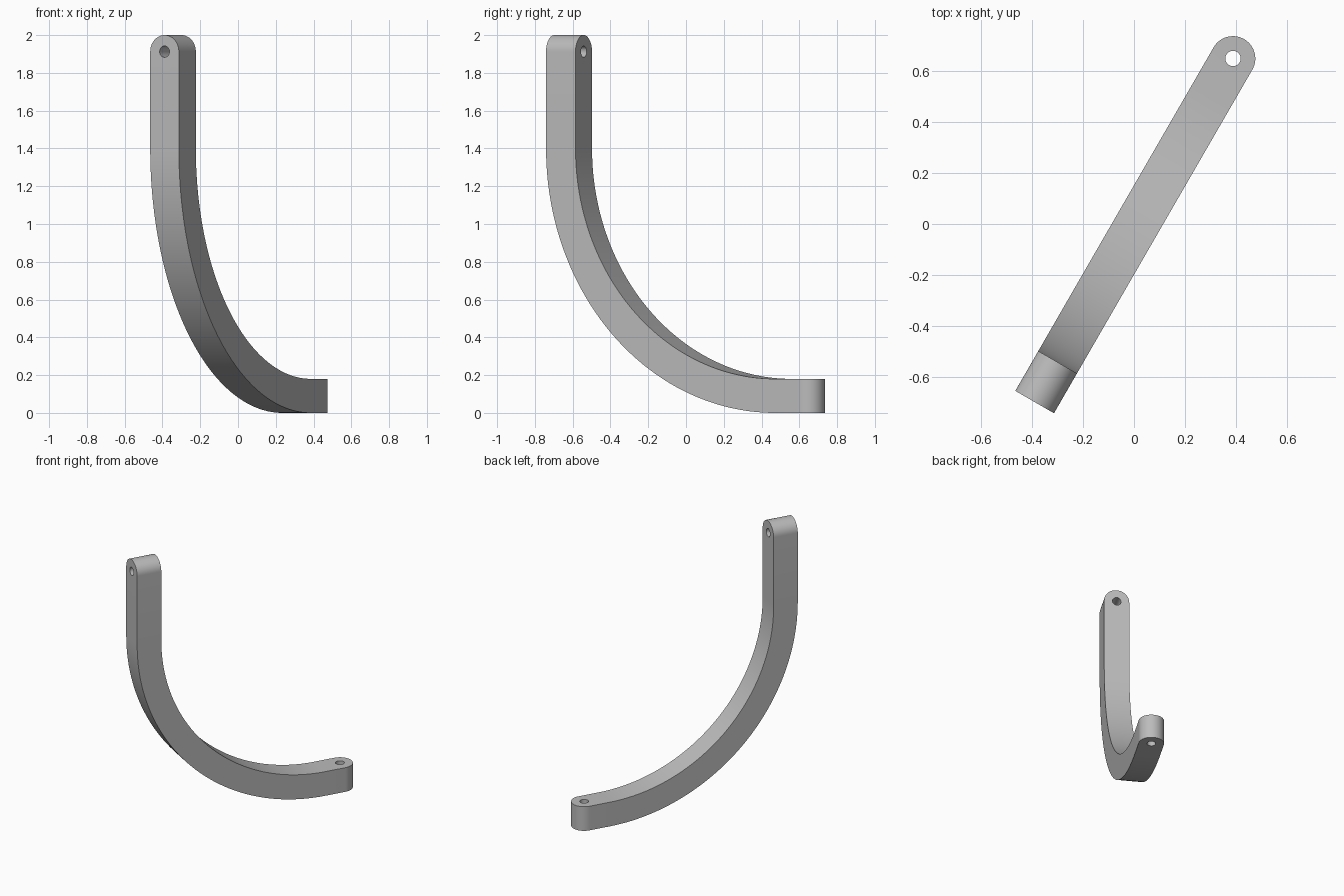
import bpy, bmesh
from math import pi, sin, cos, radians
from mathutils import Matrix, Vector

cube = bpy.data.objects.get("Cube")
if cube:
    bpy.data.objects.remove(cube, do_unlink=True)

HALF = 0.0875            # half the bar width, also the end radius
THICK = 0.18
BEND = 1.4               # outer bend radius
BACK, TIP = -0.798, 0.755  # outer face of the upright, centre of the low end
TOP = 2 - HALF           # centre of the upper end
HOLE = 0.03
BEND_S = BACK + BEND     # bend centre along the bar
ROUND, ARC = 14, 56

gray = bpy.data.materials.new("plain_gray")
gray.use_nodes = True
color = (0.5, 0.5, 0.5, 1)
gray.diffuse_color = color
gray.node_tree.nodes["Principled BSDF"].inputs["Base Color"].default_value = color

# Stations along the bar: outer point, inner point, half width
stations = []
for i in range(ROUND + 1):                       # rounded upper end
    a = pi / 2 * i / ROUND
    z = TOP + HALF * cos(a)
    stations.append(((BACK, z), (BACK + THICK, z), HALF * sin(a)))
for i in range(ARC + 1):                         # quarter bend
    a = pi / 2 * i / ARC
    outer, inner = [(BEND_S - r * cos(a), BEND - r * sin(a)) for r in (BEND, BEND - THICK)]
    stations.append((outer, inner, HALF))
for i in range(ROUND + 1):                       # rounded low end
    a = pi / 2 * i / ROUND
    s = TIP + HALF * sin(a)
    stations.append(((s, 0), (s, THICK), HALF * cos(a)))

# Sweep the rectangular section through the stations
bm = bmesh.new()
rings = []
for (so, zo), (si, zi), w in stations:
    corners = [(so, -w, zo), (so, w, zo), (si, w, zi), (si, -w, zi)]
    rings.append([bm.verts.new(c) for c in corners])
for a, b in zip(rings, rings[1:]):
    for k in range(4):
        n = (k + 1) % 4
        bm.faces.new((a[k], a[n], b[n], b[k]))
bmesh.ops.remove_doubles(bm, verts=bm.verts, dist=1e-5)
bmesh.ops.recalc_face_normals(bm, faces=bm.faces)
mesh = bpy.data.meshes.new("curved_bracket")
bm.to_mesh(mesh)
bm.free()
bar = bpy.data.objects.new("curved_bracket", mesh)
bpy.context.collection.objects.link(bar)
mesh.materials.append(gray)


# Screw holes through both ends
def drill(name, centre, turn):
    bpy.ops.mesh.primitive_cylinder_add(vertices=32, radius=HOLE, depth=THICK * 2,
                                        location=centre, rotation=(0, turn, 0))
    cutter = bpy.context.object
    cutter.name = name
    cutter.hide_render = True
    cutter.data.materials.append(gray)
    mod = bar.modifiers.new(name, 'BOOLEAN')
    mod.operation = 'DIFFERENCE'
    mod.solver = 'EXACT'
    mod.object = cutter
    bpy.ops.object.select_all(action='DESELECT')
    bar.select_set(True)
    bpy.context.view_layer.objects.active = bar
    bpy.ops.object.modifier_apply(modifier=name)
    bpy.data.objects.remove(cutter, do_unlink=True)


drill("upper_hole", (BACK + THICK / 2, 0, TOP), pi / 2)
drill("lower_hole", (TIP, 0, THICK / 2), 0)

# Swing the bar onto its diagonal and centre it
shift = Vector((0.01, -0.006, 0))
bar.data.transform(Matrix.Translation(shift) @ Matrix.Rotation(radians(60), 4, 'Z'))
bpy.ops.object.shade_smooth_by_angle(angle=radians(30))
